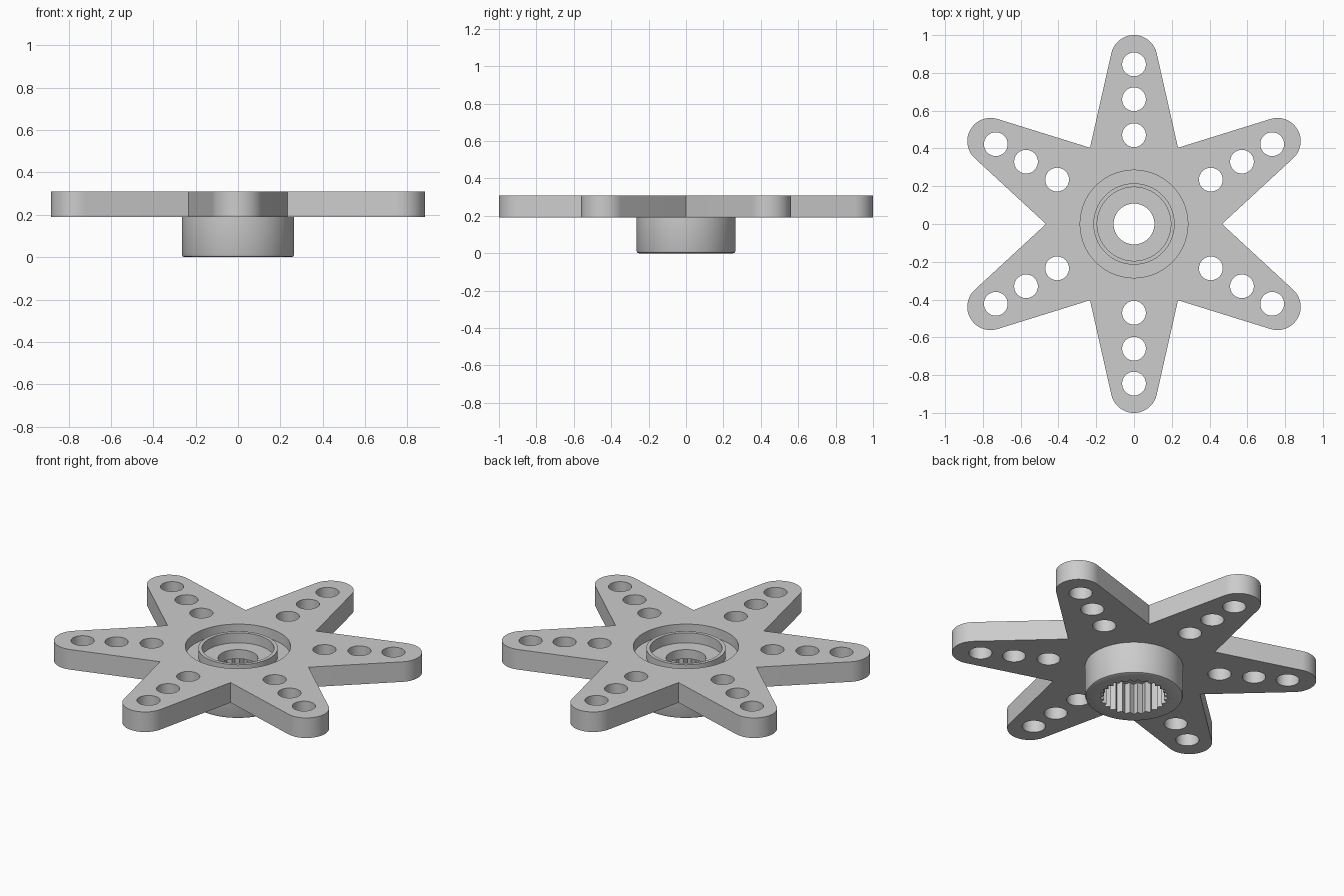
import bpy, bmesh
from math import sin, cos, pi, radians

cube = bpy.data.objects.get("Cube")
if cube:
    bpy.data.objects.remove(cube, do_unlink=True)

# One plain grey plastic for everything
grey = bpy.data.materials.new("grey_plastic")
grey.use_nodes = True
colour = (0.604, 0.604, 0.604, 1)
grey.diffuse_color = colour
grey.node_tree.nodes["Principled BSDF"].inputs["Base Color"].default_value = colour

ARMS = 6
BOTTOM, TOP = 0.19, 0.31      # plate heights
TIP_R = 0.123                 # rounded arm end
NOTCH = 0.466                 # radius of the corners between arms
GROOVE = 0.285                # outer radius of the round groove


def circle(cx, cy, r, n):
    return [(cx + r * cos(2 * pi * i / n), cy + r * sin(2 * pi * i / n)) for i in range(n)]


def turn(p, a):
    return (p[0] * cos(a) - p[1] * sin(a), p[0] * sin(a) + p[1] * cos(a))


def finish(obj):
    """Weld, fix normals, colour and shade."""
    bm = bmesh.new()
    bm.from_mesh(obj.data)
    bmesh.ops.remove_doubles(bm, verts=bm.verts, dist=1e-5)
    bmesh.ops.recalc_face_normals(bm, faces=bm.faces)
    bm.to_mesh(obj.data)
    bm.free()
    obj.data.materials.clear()
    obj.data.materials.append(grey)
    bpy.ops.object.select_all(action='DESELECT')
    obj.select_set(True)
    bpy.context.view_layer.objects.active = obj
    bpy.ops.object.shade_smooth_by_angle(angle=radians(25))


# Star plate: one outline, screw holes along each arm, round hub opening
tip_y = 1 - TIP_R
slope = radians(12.7)
outline, loops = [], []
for k in range(ARMS):
    a = k * 2 * pi / ARMS
    corner = (NOTCH * cos(pi / 3), NOTCH * sin(pi / 3))
    outline.append(turn(corner, a))
    for i in range(25):
        t = slope + (pi - 2 * slope) * i / 24
        outline.append(turn((TIP_R * cos(t), tip_y + TIP_R * sin(t)), a))
    for y in (0.47, 0.66, 0.845):
        loops.append(circle(*turn((0, y), a), 0.063, 32))
loops += [outline, circle(0, 0, GROOVE, 100)]

curve = bpy.data.curves.new("star_plate", 'CURVE')
curve.dimensions = '2D'
curve.fill_mode = 'BOTH'
curve.extrude = (TOP - BOTTOM) / 2
for loop in loops:
    spline = curve.splines.new('POLY')
    spline.points.add(len(loop) - 1)
    for point, (x, y) in zip(spline.points, loop):
        point.co = (x, y, 0, 1)
    spline.use_cyclic_u = True
plate = bpy.data.objects.new("star_plate", curve)
bpy.context.collection.objects.link(plate)
plate.location.z = (TOP + BOTTOM) / 2
bpy.ops.object.select_all(action='DESELECT')
plate.select_set(True)
bpy.context.view_layer.objects.active = plate
bpy.ops.object.convert(target='MESH')
plate = bpy.context.view_layer.objects.active
finish(plate)

# Hub: turned profile, radius None marks the toothed bore
TEETH = 25
TOOTH = (0.187, 0.176, 0.165, 0.176)
profile = [
    (None, 0), (0.252, 0), (0.261, 0.004), (0.265, 0.013), (0.265, BOTTOM),
    (GROOVE, BOTTOM), (GROOVE, 0.25), (0.215, 0.25),          # groove floor
    (0.215, 0.30), (0.195, 0.30),                             # raised ring
    (0.195, 0.24), (0.108, 0.24), (0.108, 0.185), (None, 0.185),  # screw seat
]
bm = bmesh.new()
n = TEETH * len(TOOTH)
rings = []
for i in range(n):
    a = 2 * pi * i / n
    bore = TOOTH[i % len(TOOTH)]
    rings.append([bm.verts.new(((r or bore) * cos(a), (r or bore) * sin(a), z))
                  for r, z in profile])
for i in range(n):
    here, there = rings[i], rings[(i + 1) % n]
    for j in range(len(profile)):
        m = (j + 1) % len(profile)
        bm.faces.new((here[j], there[j], there[m], here[m]))
mesh = bpy.data.meshes.new("splined_hub")
bm.to_mesh(mesh)
bm.free()
hub = bpy.data.objects.new("splined_hub", mesh)
bpy.context.collection.objects.link(hub)
finish(hub)
